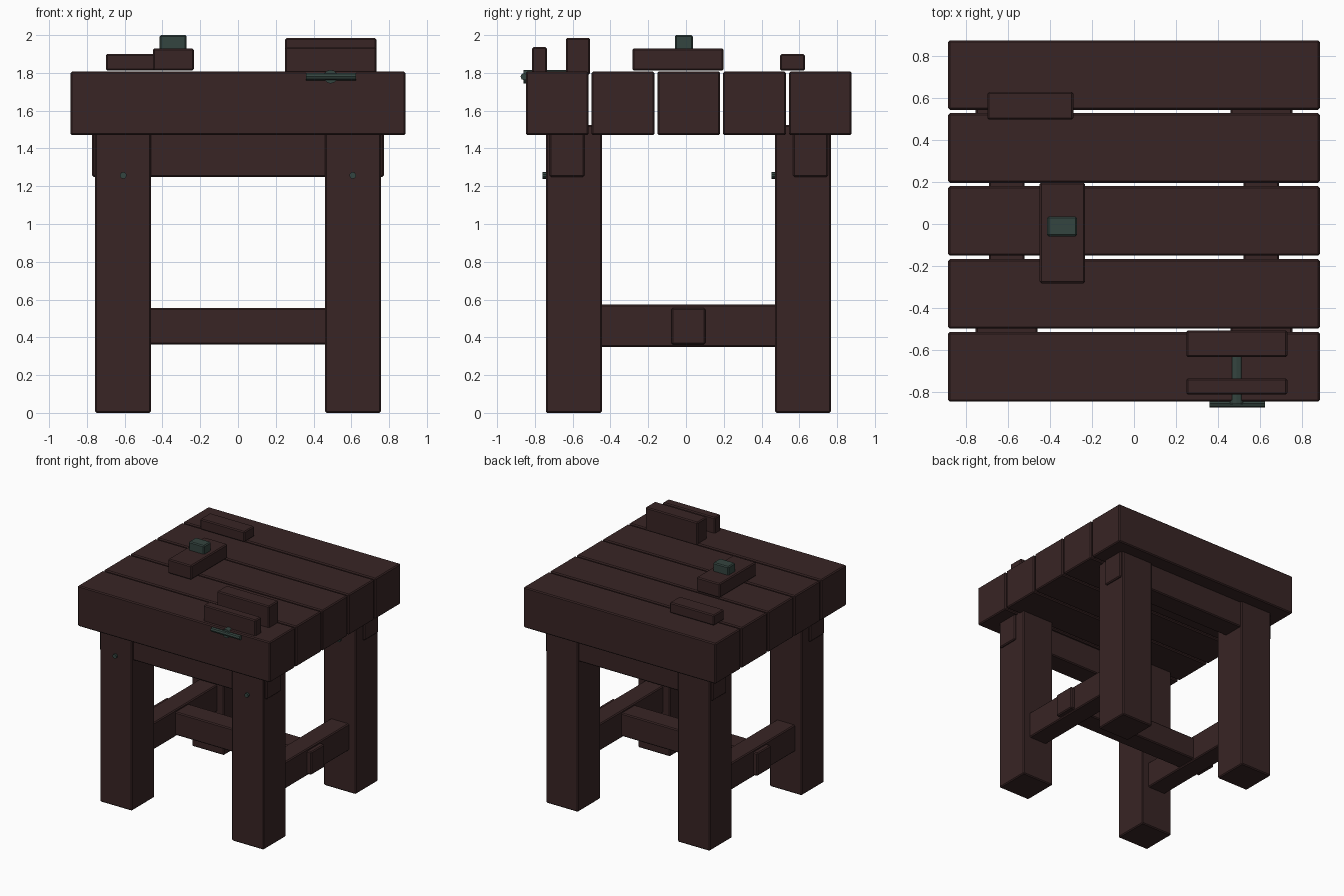
import bpy, math

if "Cube" in bpy.data.objects:
    bpy.data.objects.remove(bpy.data.objects["Cube"])

def material(name, rgb):
    m = bpy.data.materials.new(name)
    m.diffuse_color = (*rgb, 1)
    m.use_nodes = True
    m.node_tree.nodes["Principled BSDF"].inputs["Base Color"].default_value = m.diffuse_color
    return m

WOOD = material("dark brown wood", (0.040, 0.018, 0.018))
IRON = material("green grey iron", (0.034, 0.058, 0.050))

def finish(ob, name, mat):
    ob.name = name
    ob.data.materials.append(mat)
    return ob

def box(name, x, y, z, mat=WOOD, bevel=0.008):
    """Slightly chamfered box from (min, max) ranges."""
    bpy.ops.mesh.primitive_cube_add(size=1, location=[sum(r) / 2 for r in (x, y, z)])
    ob = bpy.context.object
    ob.scale = [r[1] - r[0] for r in (x, y, z)]
    bpy.ops.object.transform_apply(location=False, rotation=False, scale=True)
    b = ob.modifiers.new("chamfer", 'BEVEL')
    b.width, b.segments = bevel, 1
    return finish(ob, name, mat)

def rod(name, center, radius, length, axis, sides=12):
    rot = (math.pi / 2, 0, 0) if axis == 'y' else (0, math.pi / 2, 0)
    bpy.ops.mesh.primitive_cylinder_add(vertices=sides, radius=radius, depth=length,
                                        location=center, rotation=rot)
    return finish(bpy.context.object, name, IRON)

# Top planks
for i in range(5):
    y0 = -0.848 + i * 0.3483
    box(f"top_plank_{i + 1}", (-0.887, 0.887), (y0, y0 + 0.332), (1.47, 1.807))

# Legs, bolts and side stretchers
for side, s in (("left", -1), ("right", 1)):
    xr = sorted((s * 0.46, s * 0.756))
    for end, y0 in (("front", -0.742), ("back", 0.471)):
        box(f"{end}_{side}_leg", xr, (y0, y0 + 0.297), (0, 1.525))
        rod(f"{end}_{side}_bolt", (s * 0.608, y0 - 0.003, 1.257), 0.018, 0.03, 'y', 10)
    box(f"{side}_stretcher", sorted((s * 0.523, s * 0.693)), (-0.47, 0.49), (0.35, 0.573))

# Long rails under the top and the middle stretcher with through tenons
box("front_rail", (-0.772, 0.772), (-0.723, -0.537), (1.25, 1.50))
box("back_rail", (-0.772, 0.772), (0.566, 0.751), (1.25, 1.50))
box("middle_stretcher", (-0.73, 0.73), (-0.078, 0.102), (0.363, 0.555))

# Vice
box("vice_front_jaw", (0.25, 0.732), (-0.815, -0.737), (1.79, 1.937))
box("vice_back_jaw", (0.25, 0.732), (-0.636, -0.508), (1.79, 1.985))
rod("vice_screw", (0.49, -0.725, 1.78), 0.036, 0.27, 'y')
rod("vice_handle", (0.492, -0.857, 1.78), 0.019, 0.265, 'x', 8)

# Hand plane and loose block on the top
box("plane_body", (-0.45, -0.234), (-0.283, 0.199), (1.812, 1.93))
box("plane_iron", (-0.415, -0.272), (-0.059, 0.036), (1.91, 2.0), IRON)
box("loose_block", (-0.70, -0.29), (0.498, 0.63), (1.812, 1.90))
